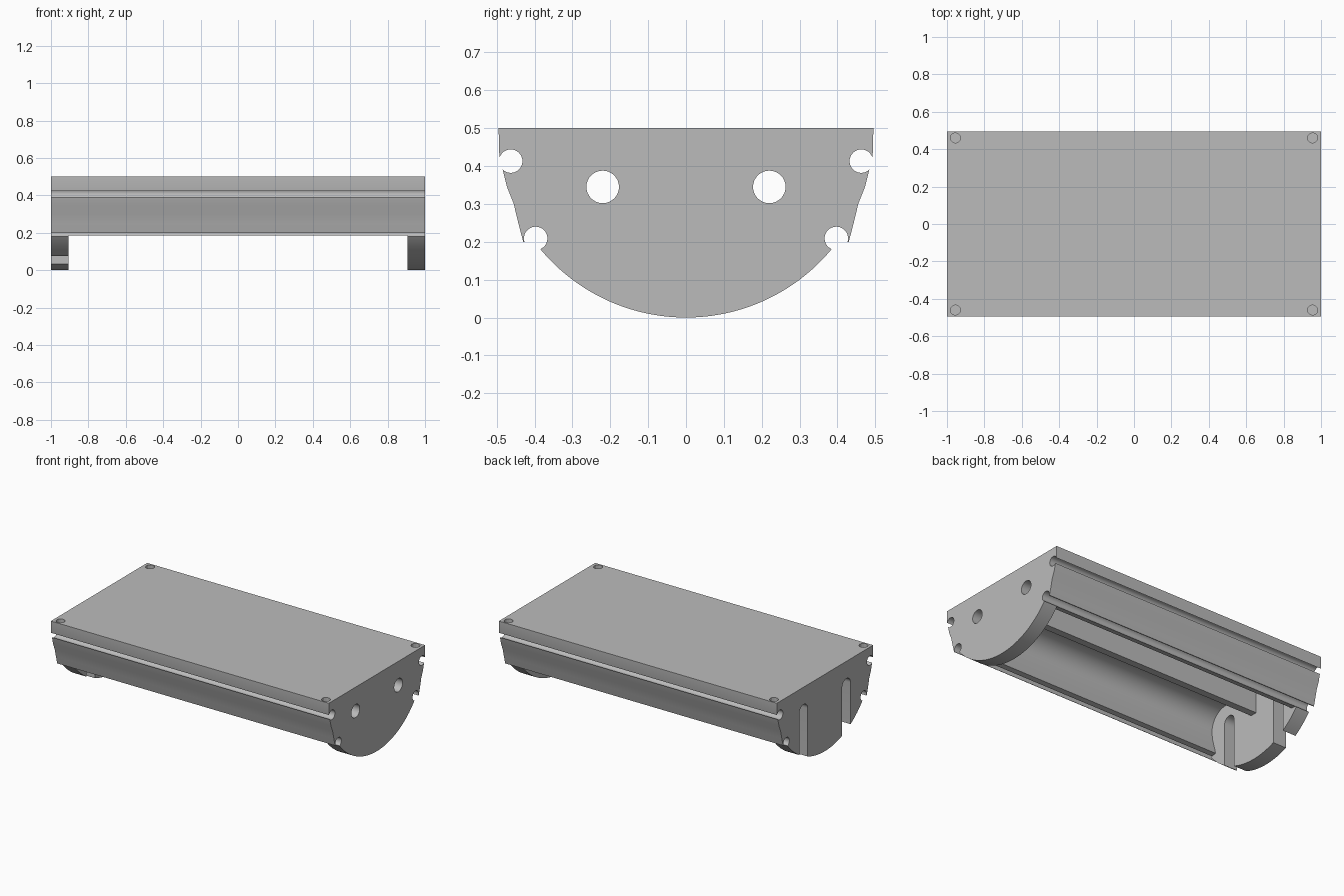
import bpy, bmesh
from math import sin, cos, pi, radians

cube = bpy.data.objects.get("Cube")
if cube:
    bpy.data.objects.remove(cube, do_unlink=True)

grey = bpy.data.materials.new("light_grey")
grey.use_nodes = True
grey.diffuse_color = (0.5, 0.5, 0.5, 1)
grey.node_tree.nodes["Principled BSDF"].inputs["Base Color"].default_value = (0.5, 0.5, 0.5, 1)


def arc(cy, cz, r, start, end, n):
    """Points on an arc, angles in degrees."""
    angles = [radians(start + (end - start) * i / n) for i in range(n + 1)]
    return [(cy + r * cos(a), cz + r * sin(a)) for a in angles]


def circle(cy, cz, r, n=32):
    return arc(cy, cz, r, 0, 360, n)[:-1]


def mirrored(half):
    """Close a half outline by reflecting it in y."""
    return half + [(-y, z) for y, z in reversed(half) if abs(y) > 1e-5]


def prism(name, outline, start, end, vertical=False):
    """Extrude an outline along x, or along z when vertical."""
    bm = bmesh.new()
    place = (lambda a, b, c: (a, b, c)) if vertical else (lambda a, b, c: (c, a, b))
    face = bm.faces.new([bm.verts.new(place(a, b, start)) for a, b in outline])
    grown = bmesh.ops.extrude_face_region(bm, geom=[face])
    verts = [g for g in grown["geom"] if isinstance(g, bmesh.types.BMVert)]
    bmesh.ops.translate(bm, verts=verts, vec=place(0, 0, end - start))
    bmesh.ops.recalc_face_normals(bm, faces=bm.faces)
    mesh = bpy.data.meshes.new(name)
    bm.to_mesh(mesh)
    bm.free()
    mesh.materials.append(grey)
    obj = bpy.data.objects.new(name, mesh)
    bpy.context.collection.objects.link(obj)
    return obj


def cut(obj, cutters):
    """Subtract the cutters and bake the result."""
    for c in cutters:
        c.hide_render = True
        mod = obj.modifiers.new(c.name, "BOOLEAN")
        mod.operation, mod.solver, mod.object = "DIFFERENCE", "EXACT", c
    graph = bpy.context.evaluated_depsgraph_get()
    mesh = bpy.data.meshes.new_from_object(obj.evaluated_get(graph))
    obj.modifiers.clear()
    obj.data = mesh


TOP, HALF, INNER = 0.5, 0.495, 0.905

# Side outline shared by the body and the end plates
side = [(HALF, TOP), (0.493, 0.425), (0.484, 0.39), (0.473, 0.345),
        (0.455, 0.30), (0.443, 0.25), (0.43, 0.2)]

# Hollow body: thin walls and rounded channel
channel = ([(0.385, 0.185), (0.342, 0.19), (0.372, 0.3)]
           + arc(0.255, 0.35, 0.12, 0, 90, 12))
body = prism("body", mirrored(side + channel), -INNER, INNER)

# Middle rib under the top
rib = prism("middle_rib", [(0.023, 0.3), (0.023, 0.48), (-0.023, 0.48), (-0.023, 0.3)],
            -INNER, INNER)

# End plates with a round lower edge
plate = mirrored(side + arc(0, TOP, TOP, -39, -90, 32))
hole_plate = prism("end_plate_with_holes", plate, INNER, 1)
slot_plate = prism("end_plate_with_slots", plate, -1, -INNER)

# Cutters: long grooves, screw holes, round holes and open slots
grooves, screws, holes, slots = [], [], [], []
for s in (-1, 1):
    for y, z in ((0.463, 0.413), (0.397, 0.209)):
        grooves.append(prism("groove_cutter", circle(s * y, z, 0.031), -1.1, 1.1))
    for x in (-0.955, 0.955):
        screws.append(prism("screw_cutter", circle(x, s * 0.46, 0.027, 12), 0.45, 0.6, True))
    holes.append(prism("hole_cutter", circle(s * 0.22, 0.345, 0.043), 0.8, 1.1))
    arch = arc(s * 0.22, 0.345, 0.043, 0, 180, 16)
    foot = [(s * 0.22 - 0.043, -0.1), (s * 0.22 + 0.043, -0.1)]
    slots.append(prism("slot_cutter", arch + foot, -1.1, -0.8))

cut(body, grooves)
cut(hole_plate, grooves + screws + holes)
cut(slot_plate, grooves + screws + slots)
for c in grooves + screws + holes + slots:
    bpy.data.objects.remove(c, do_unlink=True)

# Smooth the curves, keep edges sharp
bpy.ops.object.select_all(action="DESELECT")
for obj in (body, rib, hole_plate, slot_plate):
    obj.select_set(True)
bpy.context.view_layer.objects.active = body
bpy.ops.object.shade_smooth_by_angle(angle=radians(25))
